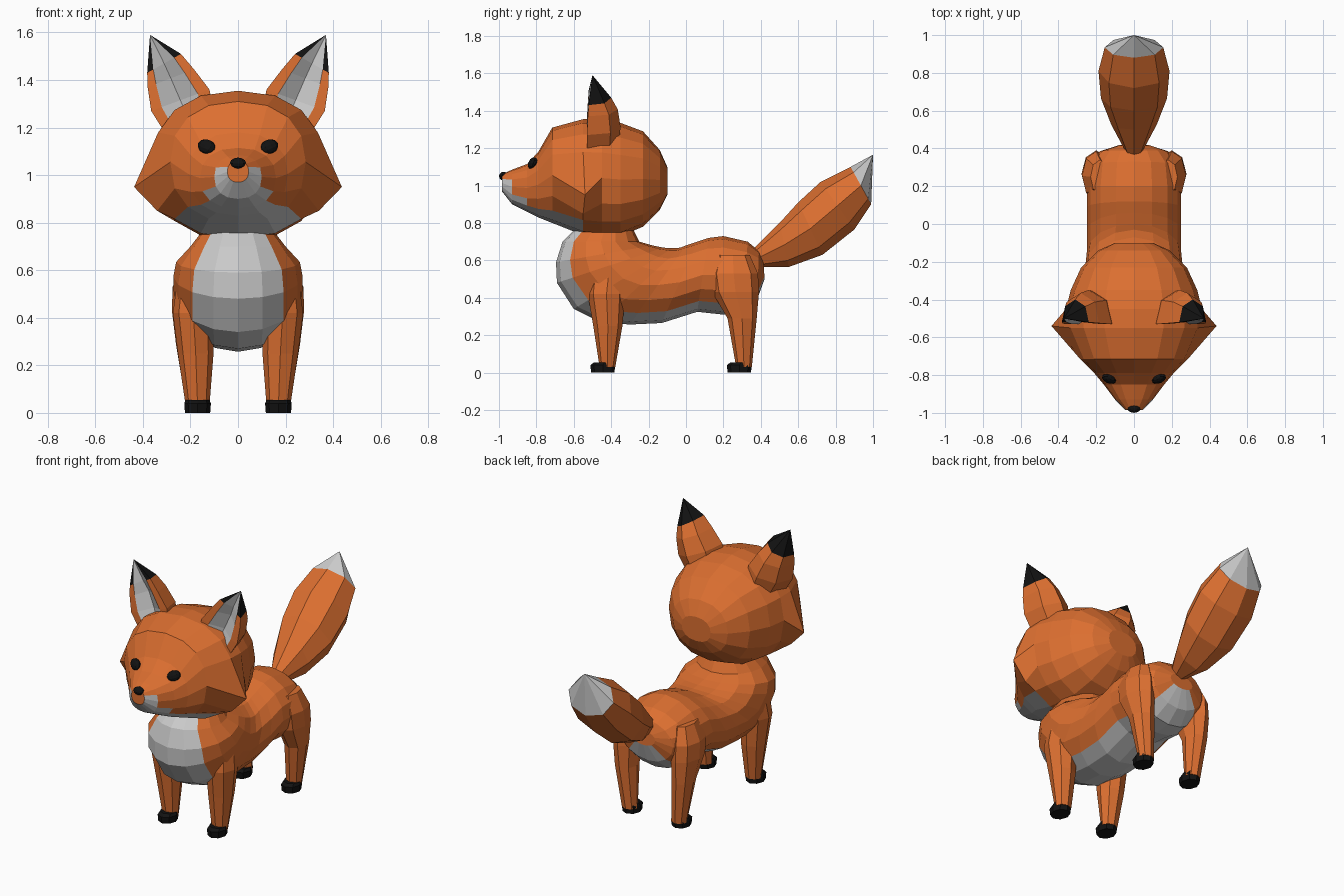
import bpy, bmesh, math
from mathutils import Vector

if "Cube" in bpy.data.objects:
    bpy.data.objects.remove(bpy.data.objects["Cube"])


def material(name, rgb):
    m = bpy.data.materials.new(name)
    m.diffuse_color = (*rgb, 1)
    m.use_nodes = True
    m.node_tree.nodes["Principled BSDF"].inputs["Base Color"].default_value = m.diffuse_color
    return m


ORANGE = material("orange_fur", (0.72, 0.16, 0.03))
PALE = material("pale_fur", (0.6, 0.6, 0.6))
BLACK = material("black_fur", (0.006, 0.006, 0.006))
MATS = [ORANGE, PALE, BLACK]


def section(top, bottom, w, n=8, cx=0.0, p=1.0):
    """Ring of n points through two (y, z) points, half width w in x."""
    t, b = Vector((cx, *top)), Vector((cx, *bottom))
    c, h = (t + b) / 2, (t - b) / 2
    pw = lambda v: math.copysign(abs(v) ** p, v) if abs(v) > 1e-6 else 0.0
    ring = []
    for j in range(n):
        a = 2 * math.pi * j / n
        ring.append(c + h * pw(math.cos(a)) + Vector((w * pw(math.sin(a)), 0, 0)))
    return ring


def loft(name, rings, colour=lambda i, j: 0, tip=None, mirror=False):
    """Skin rings in order, cap the ends (or run to a tip), flat shaded."""
    bm = bmesh.new()
    vs = [[bm.verts.new(p) for p in r] for r in rings]
    n = len(vs[0])
    for i in range(len(vs) - 1):
        for j in range(n):
            k = (j + 1) % n
            f = bm.faces.new((vs[i][j], vs[i][k], vs[i + 1][k], vs[i + 1][j]))
            f.material_index = colour(i, j)
    last = len(vs) - 1
    bm.faces.new(vs[0]).material_index = colour(0, 0)
    if tip:
        t = bm.verts.new(tip)
        for j in range(n):
            f = bm.faces.new((vs[-1][j], vs[-1][(j + 1) % n], t))
            f.material_index = colour(last, j)
    else:
        bm.faces.new(vs[-1]).material_index = colour(last - 1, 0)
    bmesh.ops.recalc_face_normals(bm, faces=bm.faces)
    me = bpy.data.meshes.new(name)
    bm.to_mesh(me)
    bm.free()
    ob = bpy.data.objects.new(name, me)
    bpy.context.collection.objects.link(ob)
    for m in MATS:
        me.materials.append(m)
    if mirror:
        mod = ob.modifiers.new("mirror", "MIRROR")
        mod.use_mirror_merge = False
    return ob


def ball(name, loc, size, rot=(0, 0, 0), mirror=False):
    bm = bmesh.new()
    bmesh.ops.create_uvsphere(bm, u_segments=10, v_segments=6, radius=1)
    from mathutils import Euler, Matrix
    bm.transform(Matrix.LocRotScale(Vector(loc), Euler(rot), Vector(size)))
    me = bpy.data.meshes.new(name)
    bm.to_mesh(me)
    bm.free()
    ob = bpy.data.objects.new(name, me)
    bpy.context.collection.objects.link(ob)
    me.materials.append(BLACK)
    if mirror:
        ob.modifiers.new("mirror", "MIRROR").use_mirror_merge = False


# Body: rings sweep from the neck, round the chest, back to the rump
body = [((-.28, .76), (-.59, .77), .15), ((-.25, .70), (-.66, .70), .20),
        ((-.18, .68), (-.695, .59), .26), ((-.12, .668), (-.69, .48), .272),
        ((-.07, .665), (-.60, .34), .27), ((-.03, .668), (-.46, .27), .26),
        ((.0, .68), (-.30, .257), .25), ((.06, .70), (-.13, .265), .25),
        ((.12, .72), (.06, .325), .25), ((.2, .73), (.2, .31), .25),
        ((.33, .70), (.30, .32), .235), ((.39, .65), (.38, .39), .18),
        ((.415, .59), (.42, .50), .08)]
loft("body", [section(*r, n=16) for r in body], lambda i, j: int(6 <= j <= 9))

# Head: rings run from the back of the skull to the muzzle
skull = [(-.10, 1.10, .95, .10), (-.14, 1.19, .87, .19), (-.23, 1.29, .78, .28),
         (-.35, 1.335, .73, .335), (-.45, 1.355, .725, .36), (-.55, 1.355, .735, .36),
         (-.715, 1.31, .80, .285), (-.79, 1.18, .83, .21), (-.85, 1.115, .86, .16),
         (-.93, 1.085, .90, .10), (-.985, 1.06, .97, .045)]
head = [section((y, zt), (y, zb), w, 16, p=.87) for y, zt, zb, w in skull]
for j, s in ((4, 1), (12, -1)):
    head[5][j] = Vector((.437 * s, -.54, .95))          # cheek points
    head[5][j + s] = Vector((.34 * s, -.55, .85))
loft("head", head, lambda i, j: int((i >= 5 and 6 <= j <= 9) or (i >= 8 and 5 <= j <= 10)
                                    or (i >= 9 and 3 <= j <= 12)))

# Nose and eyes
ball("nose", (0, -.975, 1.05), (.036, .025, .024))
ball("eyes", (.132, -.82, 1.12), (.041, .022, .031), (math.radians(-25), math.radians(-20), math.radians(25)), True)


# Ears: hollow pale front, rounded back, black tip
def ear_ring(inner, outer, y, depth, dish):
    a, b = Vector((inner[0], y, inner[1])), Vector((outer[0], y, outer[1]))
    pts = [(0, 0), (.2, 0), (.5, dish), (.82, 0), (1, 0), (.88, .7 * depth),
           (.5, depth), (.12, .7 * depth)]
    return [a.lerp(b, t) + Vector((0, d, 0)) for t, d in pts]


ear = [ear_ring((.10, 1.26), (.29, 1.15), -.53, .17, .03),
       ear_ring((.12, 1.36), (.365, 1.27), -.53, .18, .05),
       ear_ring((.185, 1.445), (.38, 1.37), -.525, .16, .05),
       ear_ring((.24, 1.51), (.382, 1.43), -.52, .12, .03)]
loft("ears", ear, lambda i, j: 1 if j in (1, 2) else (2 if i >= 3 else 0),
     tip=(.37, -.50, 1.59), mirror=True)


# Legs and paws: rows are z, centre x, centre y, half width, half depth
def limb(name, rows, colour=0):
    rings = [section((y - d, z), (y + d, z), w, 8, x) for z, x, y, w, d in rows]
    loft(name, rings, lambda i, j: colour, mirror=True)


limb("front_legs", [(.03, .17, -.42, .05, .042), (.25, .178, -.418, .075, .078),
                    (.42, .188, -.425, .086, .10), (.56, .185, -.41, .07, .10)])
limb("hind_legs", [(.03, .17, .31, .048, .042), (.29, .195, .30, .066, .078),
                   (.43, .20, .265, .078, .125), (.53, .20, .255, .075, .13),
                   (.63, .18, .25, .05, .09)])
for name, y in (("front_paws", -.445), ("hind_paws", .285)):
    limb(name, [(0, .17, y, .053, .062), (.04, .17, y, .056, .067), (.055, .17, y + .01, .05, .056)], 2)

# Tail with pale tip
tail = [((.35, .65), (.40, .565), .04), ((.50, .80), (.55, .565), .12),
        ((.60, .91), (.73, .63), .175), ((.72, 1.02), (.90, .765), .188),
        ((.88, 1.10), (.99, .90), .155)]
loft("tail", [section(*r) for r in tail], lambda i, j: int(i == 4), tip=(0, 1.0, 1.165))
